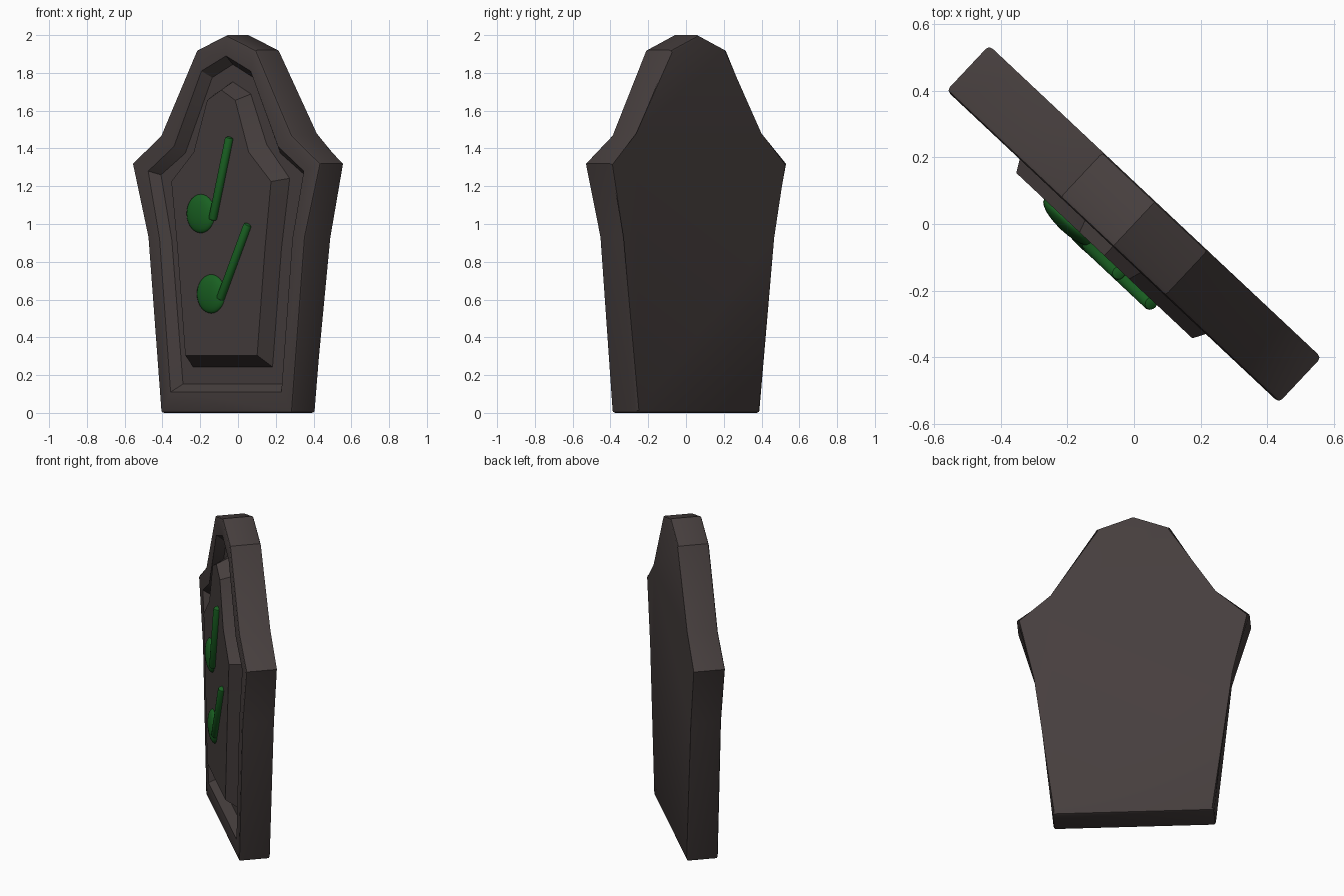
import bpy, bmesh, math
from mathutils import Vector, Matrix

if "Cube" in bpy.data.objects:
    bpy.data.objects.remove(bpy.data.objects["Cube"])

TURN = Matrix.Rotation(math.radians(-43.2), 4, 'Z')


def material(name, rgb):
    m = bpy.data.materials.new(name)
    m.diffuse_color = (*rgb, 1)
    m.use_nodes = True
    m.node_tree.nodes["Principled BSDF"].inputs["Base Color"].default_value = m.diffuse_color
    return m


STONE = material("dark_stone", (0.062, 0.049, 0.048))
GREEN = material("green_paint", (0.01, 0.12, 0.016))


def finish(name, bm, mat, angle=30):
    bmesh.ops.recalc_face_normals(bm, faces=bm.faces)
    me = bpy.data.meshes.new(name)
    bm.to_mesh(me)
    bm.free()
    me.transform(TURN)
    me.materials.append(mat)
    ob = bpy.data.objects.new(name, me)
    bpy.context.collection.objects.link(ob)
    bpy.ops.object.select_all(action='DESELECT')
    ob.select_set(True)
    bpy.context.view_layer.objects.active = ob
    bpy.ops.object.shade_smooth_by_angle(angle=math.radians(angle))
    return ob


def loft(rings):
    """Bridge mirrored half outlines (half, forward distance) and cap both ends."""
    bm = bmesh.new()
    loops = []
    for half, n in rings:
        pts = half + [(-x, z) for x, z in reversed(half[1:])]
        loops.append([bm.verts.new((x, -n, z)) for x, z in pts])
    for a, b in zip(loops, loops[1:]):
        for i in range(len(a)):
            j = (i + 1) % len(a)
            bm.faces.new((a[i], a[j], b[j], b[i]))
    bm.faces.new(loops[0])
    bm.faces.new(loops[-1])
    return bm, loops


# Coffin-shaped slab with a sloped recess in the front
outer = [(0, 2.0), (.215, 1.92), (.475, 1.47), (.683, 1.32), (.57, .93), (.475, 0)]
rim = [(0, 1.89), (.178, 1.81), (.378, 1.41), (.565, 1.28), (.482, .92), (.402, .11)]
floor = [(0, 1.845), (.15, 1.775), (.345, 1.375), (.522, 1.26), (.443, .915), (.362, .153)]
bm, loops = loft([(outer, -.093), (outer, .093), (rim, .093), (floor, .04)])
edges = set()
for ring in loops[:2]:
    for i, v in enumerate(ring):
        edges.add(bm.edges.get((v, ring[(i + 1) % len(ring)])))
for i in (5, 6):
    edges.add(bm.edges.get((loops[0][i], loops[1][i])))
bmesh.ops.bevel(bm, geom=list(edges), offset=.013, segments=2, profile=.5, affect='EDGES')
finish("slab", bm, STONE)

# Raised inner panel with chamfered border
base = [(0, 1.755), (.133, 1.69), (.25, 1.42), (.415, 1.243), (.355, .87), (.29, .24)]
face = [(0, 1.71), (.102, 1.655), (.2, 1.38), (.362, 1.225), (.318, .87), (.261, .305)]
bm, _ = loft([(base, .035), (face, .13)])
finish("raised_panel", bm, STONE)


# Green notes: flattened round head and a slanted stem
def note(label, head, low, top):
    bm = bmesh.new()
    place = Matrix.Translation((head[0], -.13, head[1])) @ Matrix.Diagonal((.1, .032, .103, 1))
    bmesh.ops.create_uvsphere(bm, u_segments=24, v_segments=14, radius=1, matrix=place)
    finish(label + "_note_head", bm, GREEN)

    a, b = Vector((low[0], -.138, low[1])), Vector((top[0], -.138, top[1]))
    rot = (b - a).to_track_quat('Z', 'Y').to_matrix().to_4x4()
    bm = bmesh.new()
    bmesh.ops.create_cone(bm, cap_ends=True, segments=14, radius1=.023, radius2=.023,
                          depth=(b - a).length)
    caps = [e for e in bm.edges if abs(e.verts[0].co.z - e.verts[1].co.z) < 1e-5]
    bmesh.ops.bevel(bm, geom=caps, offset=.012, segments=2, profile=.5, affect='EDGES')
    bm.transform(Matrix.Translation((a + b) / 2) @ rot)
    finish(label + "_note_stem", bm, GREEN, 40)


note("upper", (-.147, 1.055), (-.055, 1.02), (.068, 1.46))
note("lower", (-.072, .63), (.0, .60), (.202, 1.0))
